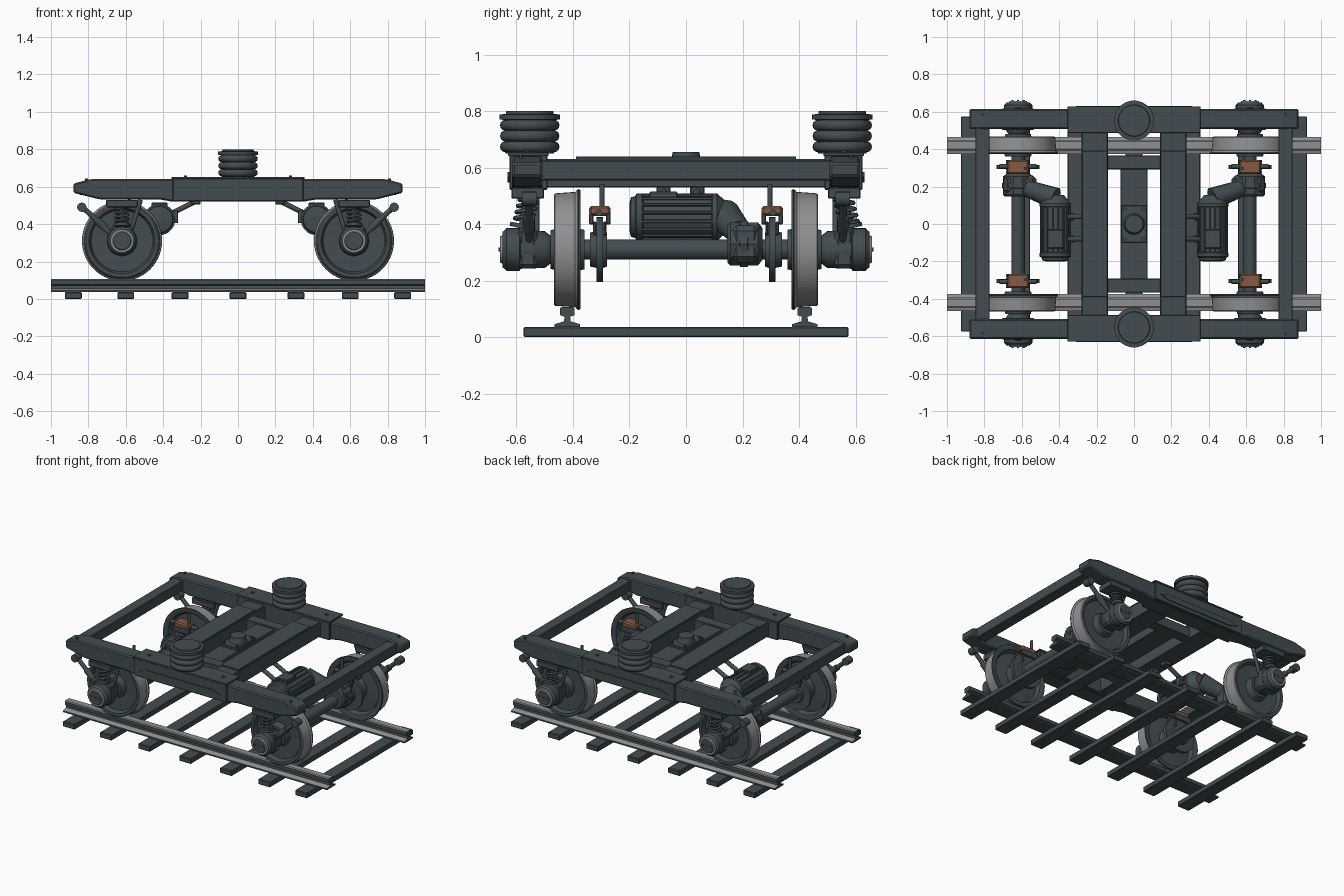
import bpy, bmesh, math
from mathutils import Vector, Matrix

if "Cube" in bpy.data.objects:
    bpy.data.objects.remove(bpy.data.objects["Cube"])


def material(name, rgb):
    m = bpy.data.materials.new(name)
    m.use_nodes = True
    m.diffuse_color = (*rgb, 1)
    m.node_tree.nodes["Principled BSDF"].inputs["Base Color"].default_value = (*rgb, 1)
    return m


DARK = material("dark blue grey paint", (0.055, 0.073, 0.081))
STEEL = material("bare steel", (0.28, 0.28, 0.29))
COPPER = material("copper brown", (0.24, 0.105, 0.06))


def finish(name, bm, mat, smooth=True, rule=None):
    """Turn a bmesh into an object; rule marks the faces made of bare steel."""
    bmesh.ops.recalc_face_normals(bm, faces=bm.faces)
    bm.normal_update()
    for f in bm.faces:
        f.smooth = smooth
        if rule and rule(f):
            f.material_index = 1
    me = bpy.data.meshes.new(name)
    bm.to_mesh(me)
    bm.free()
    me.materials.append(mat)
    if rule:
        me.materials.append(STEEL)
    if smooth:
        me.set_sharp_from_angle(angle=math.radians(35))
    ob = bpy.data.objects.new(name, me)
    bpy.context.collection.objects.link(ob)
    return ob


def bevel(bm, width):
    if width:
        bmesh.ops.bevel(bm, geom=bm.edges[:], offset=width, segments=1, affect='EDGES')


def box(name, center, size, mat=DARK, chamfer=0.004):
    bm = bmesh.new()
    bmesh.ops.create_cube(bm, size=1, matrix=Matrix.Translation(center) @ Matrix.Diagonal((*size, 1)))
    bevel(bm, chamfer)
    return finish(name, bm, mat, False)


def rod(name, a, b, r, r2=None, mat=DARK, segs=16):
    a, b = Vector(a), Vector(b)
    d = b - a
    m = Matrix.Translation((a + b) / 2) @ d.to_track_quat('Z', 'Y').to_matrix().to_4x4()
    bm = bmesh.new()
    bmesh.ops.create_cone(bm, cap_ends=True, segments=segs, radius1=r,
                          radius2=r if r2 is None else r2, depth=d.length, matrix=m)
    return finish(name, bm, mat)


def prism(name, pts, axis, lo, hi, chamfer=0, rule=None):
    """Extrude a profile of (across, z) points along x or y."""
    bm = bmesh.new()
    vs = [bm.verts.new((lo, p, z) if axis == 'x' else (p, lo, z)) for p, z in pts]
    face = bm.faces.new(vs)
    ext = bmesh.ops.extrude_face_region(bm, geom=[face])["geom"]
    step = Vector((hi - lo, 0, 0) if axis == 'x' else (0, hi - lo, 0))
    bmesh.ops.translate(bm, verts=[g for g in ext if isinstance(g, bmesh.types.BMVert)], vec=step)
    bmesh.ops.recalc_face_normals(bm, faces=bm.faces)
    bevel(bm, chamfer)
    return finish(name, bm, DARK, False, rule)


def lathe(name, profile, origin, axis='z', segs=40, rule=None):
    """Revolve (distance along axis, radius) points."""
    bm = bmesh.new()
    rings = []
    for h, r in profile:
        ring = []
        for i in range(segs):
            t = math.tau * i / segs
            c, s = r * math.cos(t), r * math.sin(t)
            p = (c, s, h) if axis == 'z' else (c, h, s)
            ring.append(bm.verts.new(Vector(p) + Vector(origin)))
        rings.append(ring)
    for p, q in zip(rings, rings[1:]):
        for i in range(segs):
            j = (i + 1) % segs
            bm.faces.new((p[i], p[j], q[j], q[i]))
    bm.faces.new(rings[0])
    bm.faces.new(rings[-1])
    return finish(name, bm, DARK, True, rule)


def coil(name, a, b, r, wire, turns):
    a, b = Vector(a), Vector(b)
    cu = bpy.data.curves.new(name, 'CURVE')
    cu.dimensions = '3D'
    cu.bevel_depth, cu.bevel_resolution = wire, 1
    sp = cu.splines.new('POLY')
    n = turns * 14
    sp.points.add(n)
    for i, p in enumerate(sp.points):
        t = math.tau * turns * i / n
        p.co = (*(a.lerp(b, i / n) + Vector((r * math.cos(t), r * math.sin(t), 0))), 1)
    cu.materials.append(DARK)
    ob = bpy.data.objects.new(name, cu)
    bpy.context.collection.objects.link(ob)


# Track: sleepers and rails
for x in (-0.88, -0.6, -0.31, 0, 0.31, 0.6, 0.88):
    box("sleeper", (x, 0, 0.018), (0.09, 1.15, 0.036))
half_rail = [(0.045, 0.036), (0.045, 0.046), (0.012, 0.056), (0.01, 0.072), (0.026, 0.078), (0.026, 0.102), (0.02, 0.107)]
for sy in (-1, 1):
    pts = [(sy * 0.42 + p, z) for p, z in half_rail] + [(sy * 0.42 - p, z) for p, z in reversed(half_rail)]
    prism("rail", pts, 'x', -1, 1, rule=lambda f: f.normal.z > 0.4)

# Frame: side beams with reinforced centre, end beams and cross beams
half_beam = [(0.35, 0.52), (0.42, 0.532), (0.74, 0.532), (0.88, 0.567), (0.88, 0.617), (0.79, 0.64)]
outline = half_beam + [(-x, z) for x, z in reversed(half_beam)]
half_panel = [(0.25, 0.547), (0.31, 0.566), (0.25, 0.585)]
for sy in (-1, 1):
    prism("side_beam", outline, 'y', sy * 0.508, sy * 0.615, 0.008)
    box("side_beam_centre", (0, sy * 0.558, 0.584), (0.70, 0.135, 0.125))
    box("side_beam_top_plate", (0, sy * 0.558, 0.647), (0.71, 0.143, 0.012), chamfer=0.002)
    prism("side_panel", half_panel + [(-x, z) for x, z in reversed(half_panel)], 'y', sy * 0.62, sy * 0.632)
    for sx in (-1, 1):
        rod("plate_bolt", (sx * 0.28, sy * 0.56, 0.65), (sx * 0.28, sy * 0.56, 0.66), 0.01, segs=6)
        rod("end_bolt", (sx * 0.81, sy * 0.585, 0.63), (sx * 0.81, sy * 0.585, 0.645), 0.008, segs=6)
for sx in (-1, 1):
    box("end_beam", (sx * 0.81, 0, 0.59), (0.075, 1.04, 0.07))
    box("cross_beam", (sx * 0.21, 0, 0.58), (0.14, 1.0, 0.1))
    box("cross_beam_cap", (sx * 0.21, 0, 0.634), (0.135, 0.78, 0.01), chamfer=0.002)
for sy in (-1, 1):
    box("tie_beam", (0, sy * 0.33, 0.575), (0.3, 0.075, 0.07))
box("centre_beam", (0, 0, 0.57), (0.145, 0.64, 0.06))
box("pivot_base", (0, 0, 0.607), (0.135, 0.2, 0.02))
lathe("pivot", [(0.61, 0.06), (0.63, 0.05), (0.655, 0.048)], (0, 0, 0), segs=24)
for sx in (-1, 1):
    for sy in (-1, 1):
        rod("pivot_bolt", (sx * 0.05, sy * 0.08, 0.61), (sx * 0.05, sy * 0.08, 0.626), 0.01, segs=6)

# Air springs: three rounded bellows between two plates
bellows = [(0.65, 0.085)]
for k in range(3):
    z0 = 0.655 + 0.038 * k
    for i in range(7):
        t = math.pi * i / 6
        bellows.append((z0 + 0.019 * (1 - math.cos(t)), 0.088 + 0.017 * math.sin(t)))
bellows += [(0.77, 0.107), (0.788, 0.107), (0.79, 0.085), (0.8, 0.083)]
for sy in (-1, 1):
    lathe("air_spring", bellows, (0, sy * 0.553, 0))

# Wheelsets
wheel = [(0.36, 0.03), (0.36, 0.07), (0.4, 0.078), (0.408, 0.165), (0.38, 0.178), (0.373, 0.2), (0.374, 0.211),
         (0.38, 0.214), (0.386, 0.211), (0.392, 0.204), (0.463, 0.199), (0.468, 0.194), (0.466, 0.176),
         (0.44, 0.165), (0.436, 0.08), (0.48, 0.068), (0.48, 0.03)]
disc = [(0.28, 0.03), (0.28, 0.06), (0.294, 0.065), (0.294, 0.115), (0.316, 0.115), (0.316, 0.065), (0.34, 0.06), (0.34, 0.03)]
axle_box = [(0.48, 0.05), (0.50, 0.065), (0.585, 0.068), (0.59, 0.076), (0.635, 0.076), (0.645, 0.066),
            (0.65, 0.062), (0.65, 0.05), (0.658, 0.046), (0.658, 0.01)]
AX, AZ = 0.62, 0.31
for sx in (-1, 1):
    x = sx * AX
    rod("axle", (x, -0.5, AZ), (x, 0.5, AZ), 0.036, segs=28)
    for sy in (-1, 1):
        def side(profile):
            return [(sy * h, r) for h, r in profile]

        def P(dx, y, z):
            """Point at dx outboard of this axle, on this side."""
            return (x + sx * dx, sy * y, z)

        def radius(f):
            c = f.calc_center_median()
            return math.hypot(c.x - x, c.z - AZ)

        lathe("wheel", side(wheel), (x, 0, AZ), 'y', 56,
              lambda f: radius(f) > 0.19 and abs(f.calc_center_median().y) > 0.385 and abs(f.normal.y) < 0.8)
        lathe("brake_disc", side(disc), (x, 0, AZ), 'y', 40)

        # Axle box with steel bearing ring
        lathe("axle_box", side(axle_box), (x, 0, AZ), 'y', 32,
              lambda f: abs(f.calc_center_median().y) > 0.649 and 0.045 < radius(f) < 0.064)
        box("axle_box_body", P(0, 0.56, 0.315), (0.13, 0.07, 0.145), chamfer=0.015)
        for dx in (-0.03, 0, 0.03):
            rod("bearing_bolt", P(dx, 0.655, AZ), P(dx, 0.663, AZ), 0.007, segs=6)

        # Leaning primary spring and its seats
        box("spring_mount", P(0, 0.56, 0.51), (0.17, 0.115, 0.04))
        rod("spring_seat", P(0, 0.58, 0.385), P(0, 0.577, 0.4), 0.045)
        rod("spring_core", P(0, 0.58, 0.37), P(0, 0.553, 0.5), 0.017)
        coil("coil_spring", P(0, 0.577, 0.405), P(0, 0.556, 0.492), 0.034, 0.007, 4)

        # Guide lever and damper
        rod("guide_lever", P(0.05, 0.555, 0.34), P(0.205, 0.555, 0.485), 0.014)
        rod("lever_sleeve", P(0.09, 0.555, 0.378), P(0.14, 0.555, 0.425), 0.02)
        rod("lever_bush", P(0.215, 0.53, 0.49), P(0.215, 0.58, 0.49), 0.025)
        rod("inner_damper", P(-0.05, 0.53, 0.37), P(-0.1, 0.53, 0.53), 0.012)

        # Brake caliper straddling the disc
        box("brake_caliper", P(0, 0.305, 0.447), (0.11, 0.075, 0.036), COPPER, 0.008)
        rod("caliper_pin", P(-0.1, 0.308, 0.44), P(0.1, 0.308, 0.44), 0.012)
        rod("caliper_hanger", P(-0.04, 0.297, 0.46), P(-0.04, 0.297, 0.54), 0.009)
        for dy in (-0.03, 0.03):
            box("caliper_arm", P(0, 0.305 + dy, 0.418), (0.13, 0.016, 0.04))
            box("brake_pad", P(0, 0.305 + dy * 0.6, 0.385), (0.09, 0.012, 0.05))

    # Gearbox around the axle
    gear = [(0.147, 0.07), (0.157, 0.08), (0.19, 0.08), (0.192, 0.086), (0.218, 0.086), (0.22, 0.08), (0.255, 0.08), (0.27, 0.06)]
    lathe("gearbox", gear, (x, 0, 0.33), 'y', 10)
    box("gearbox_housing", (x - sx * 0.01, 0.21, 0.33), (0.175, 0.1, 0.13), chamfer=0.02)
    rod("drive_arm", (sx * 0.57, 0.19, 0.37), (sx * 0.42, 0.135, 0.43), 0.045, 0.06)

    # Traction motor with cooling ribs, feet and terminal box
    mx, mz = sx * 0.42, 0.425
    motor = [(-0.2, 0.05), (-0.195, 0.07), (-0.18, 0.074), (-0.175, 0.084), (-0.155, 0.084), (-0.15, 0.076),
             (0.09, 0.076), (0.093, 0.084), (0.11, 0.084), (0.125, 0.07), (0.155, 0.045)]
    lathe("motor", motor, (mx, 0, mz), 'y', 28)
    for i in range(16):
        t = math.tau * (i + 0.5) / 16
        rx, rz = mx + 0.079 * math.cos(t), mz + 0.079 * math.sin(t)
        rod("motor_rib", (rx, -0.155, rz), (rx, 0.093, rz), 0.006, segs=6)
    box("motor_terminal_box", (mx, -0.08, mz + 0.075), (0.085, 0.1, 0.03))
    for y in (-0.08, 0.04):
        rod("motor_strut", (sx * 0.37, y, 0.45), (sx * 0.22, y, 0.525), 0.014)
        box("motor_bracket", (sx * 0.335, y, 0.44), (0.03, 0.04, 0.07))
        box("strut_bracket", (sx * 0.225, y, 0.52), (0.05, 0.05, 0.03))
